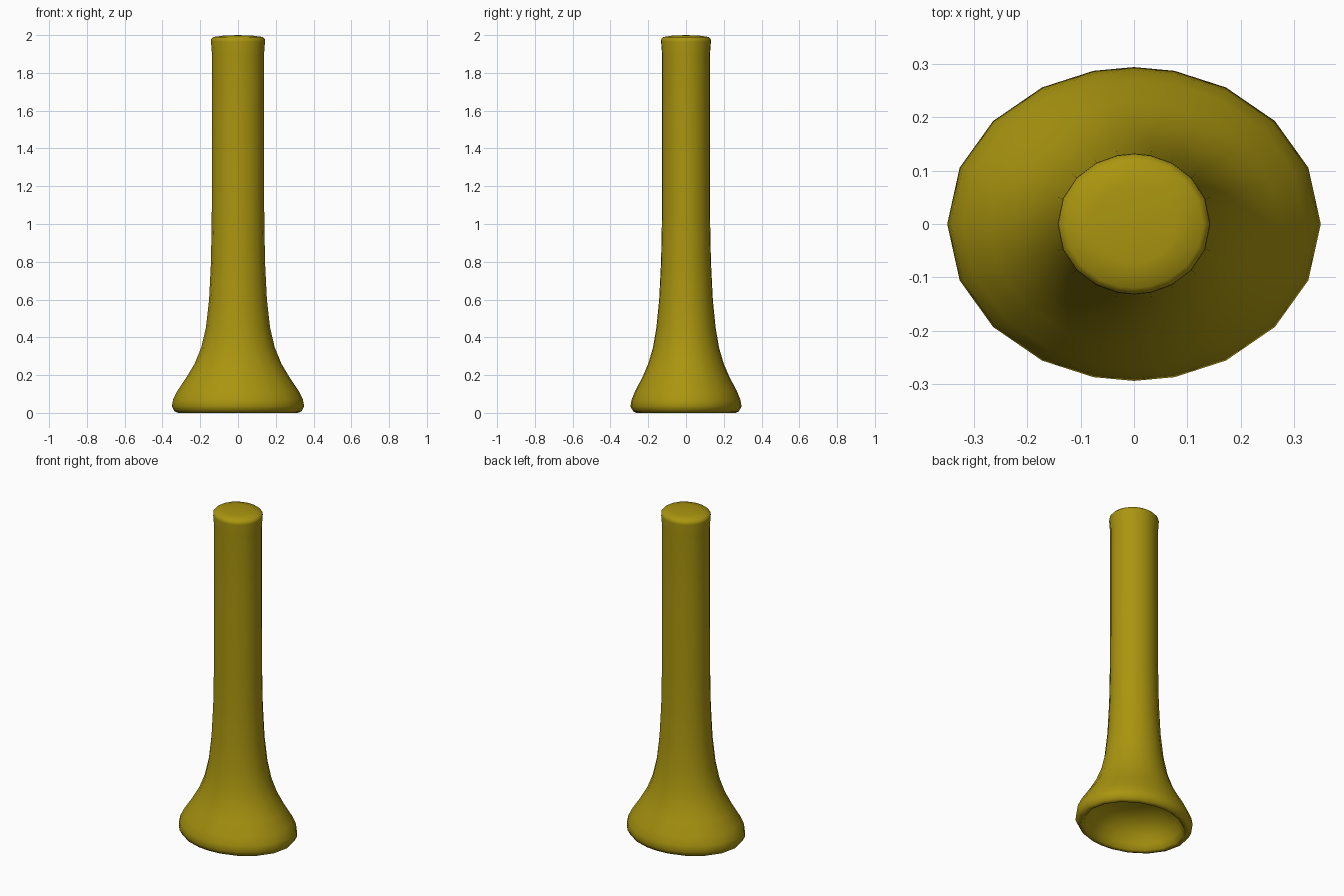
import bpy, bmesh
from math import cos, sin, radians

if "Cube" in bpy.data.objects:
    bpy.data.objects.remove(bpy.data.objects["Cube"], do_unlink=True)

# Olive material
olive = bpy.data.materials.new("olive")
olive.use_nodes = True
colour = (0.40, 0.30, 0.005, 1)
olive.diffuse_color = colour
olive.node_tree.nodes["Principled BSDF"].inputs["Base Color"].default_value = colour

# Uneven side spacing of one quarter, mirrored around the full turn
quarter = [0, 21, 41, 60.5, 77.5]
half = quarter + [90] + [180 - a for a in reversed(quarter)]
angles = half + [360 - a for a in reversed(half[1:-1])]

# Oval sections (half width, half depth, height): cavity, foot, flare, shaft, cap
sections = [
    (0.10, 0.085, 0.17), (0.19, 0.16, 0.145), (0.26, 0.215, 0.09),
    (0.285, 0.235, 0.04), (0.30, 0.248, 0.01), (0.317, 0.262, 0.0),
    (0.336, 0.28, 0.008), (0.35, 0.294, 0.035), (0.344, 0.288, 0.07),
    (0.322, 0.27, 0.115), (0.272, 0.23, 0.19), (0.23, 0.2, 0.26),
    (0.195, 0.175, 0.345), (0.17, 0.157, 0.45), (0.153, 0.142, 0.6),
    (0.143, 0.132, 0.8), (0.139, 0.127, 1.05), (0.138, 0.127, 1.5),
    (0.138, 0.127, 1.9), (0.143, 0.132, 1.965), (0.142, 0.131, 1.978),
    (0.13, 0.12, 1.99), (0.08, 0.074, 1.997),
]

# Lathe the sections and close both ends with a centre point
bm = bmesh.new()
rings = [[bm.verts.new((w * cos(radians(a)), d * sin(radians(a)), z)) for a in angles]
         for w, d, z in sections]
count = len(angles)
for low, high in zip(rings, rings[1:]):
    for i in range(count):
        j = (i + 1) % count
        bm.faces.new((low[i], low[j], high[j], high[i]))
for ring, z in ((rings[0], 0.175), (rings[-1], 2.0)):
    tip = bm.verts.new((0, 0, z))
    for i in range(count):
        bm.faces.new((ring[i], ring[(i + 1) % count], tip))
bmesh.ops.recalc_face_normals(bm, faces=bm.faces)
for face in bm.faces:
    face.smooth = True

mesh = bpy.data.meshes.new("flared_post")
bm.to_mesh(mesh)
bm.free()
mesh.materials.append(olive)
post = bpy.data.objects.new("flared_post", mesh)
bpy.context.collection.objects.link(post)
